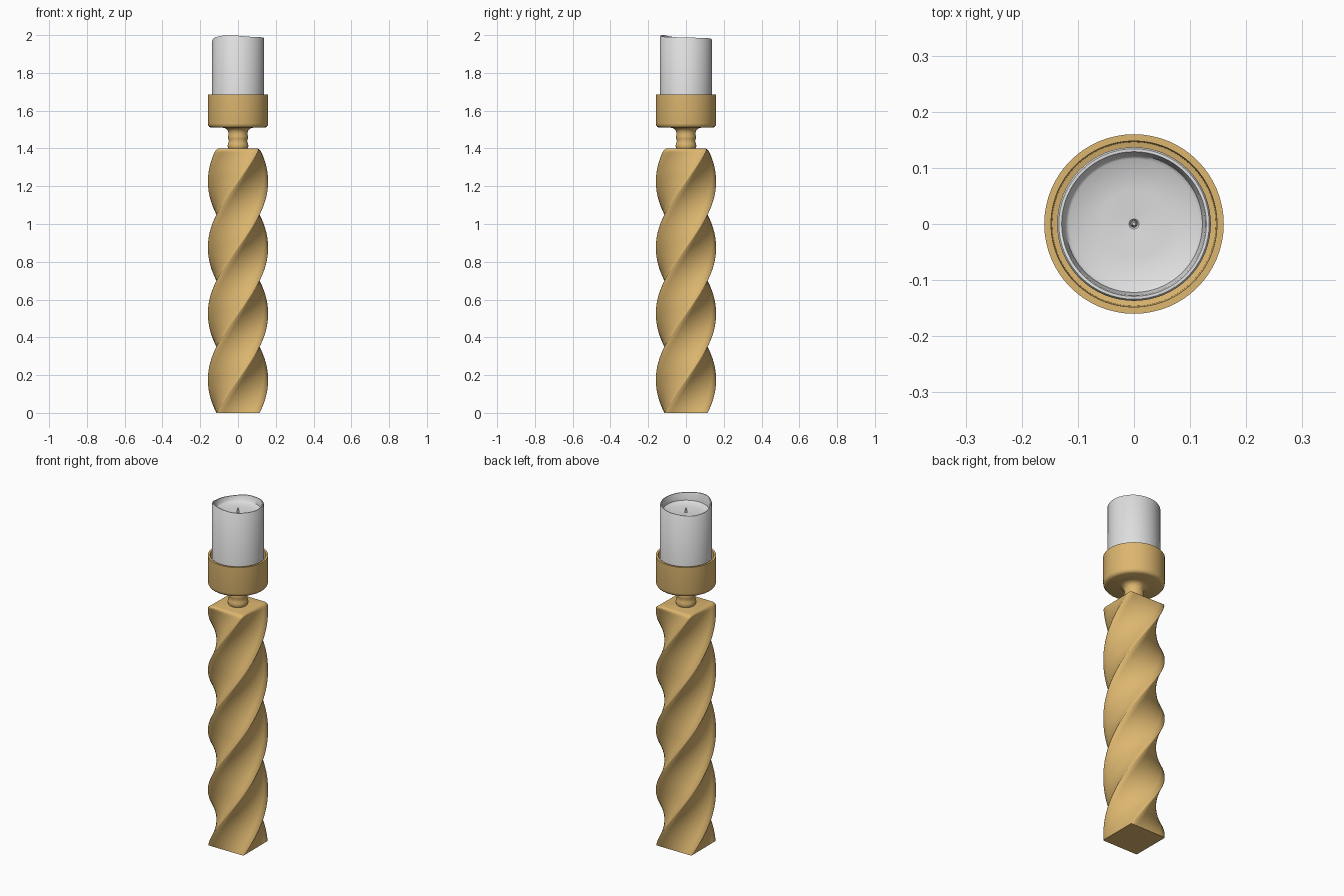
import bpy, bmesh, math

if "Cube" in bpy.data.objects:
    bpy.data.objects.remove(bpy.data.objects["Cube"])

def material(name, rgb):
    m = bpy.data.materials.new(name)
    m.diffuse_color = (*rgb, 1)
    m.use_nodes = True
    m.node_tree.nodes["Principled BSDF"].inputs["Base Color"].default_value = m.diffuse_color
    return m

gold = material("warm gold wood", (0.72, 0.47, 0.16))
wax = material("pale grey wax", (0.74, 0.74, 0.74))

def loft(name, rings, mat, angle):
    """Skin a list of equal-length rings, with both ends capped."""
    bm = bmesh.new()
    vs = [[bm.verts.new(p) for p in r] for r in rings]
    n = len(vs[0])
    for a, b in zip(vs, vs[1:]):
        for i in range(n):
            j = (i + 1) % n
            bm.faces.new((a[i], a[j], b[j], b[i]))
    bm.faces.new(vs[0][::-1])
    bm.faces.new(vs[-1])
    bmesh.ops.recalc_face_normals(bm, faces=bm.faces[:])
    me = bpy.data.meshes.new(name)
    bm.to_mesh(me)
    bm.free()
    ob = bpy.data.objects.new(name, me)
    bpy.context.collection.objects.link(ob)
    me.materials.append(mat)
    bpy.ops.object.select_all(action='DESELECT')
    ob.select_set(True)
    bpy.context.view_layer.objects.active = ob
    bpy.ops.object.shade_smooth_by_angle(angle=math.radians(angle))
    return ob

def circle(r, z, n=64):
    """Ring of radius r; z is a number or a function of the angle."""
    out = []
    for i in range(n):
        t = 2 * math.pi * i / n
        out.append((r * math.cos(t), r * math.sin(t), z(t) if callable(z) else z))
    return out

# Twisted square column: one full turn, softened corners and top edge
def twisted_square(z, half):
    turn = 2 * math.pi * z / 1.4
    c, s = math.cos(turn), math.sin(turn)
    pts = []
    for k in range(4):
        q = k * math.pi / 2
        cq, sq = math.cos(q), math.sin(q)
        for t in (-0.965, -0.7, -0.35, 0, 0.35, 0.7, 0.965):
            x, y = half, half * t
            x, y = x * cq - y * sq, x * sq + y * cq
            pts.append((x * c - y * s, x * s + y * c, z))
    return pts

H = 0.1145
rings = [twisted_square(1.384 * i / 140, H) for i in range(141)]
rings += [twisted_square(1.384 + 0.016 * math.sin(a), H - 0.016 * (1 - math.cos(a)))
          for a in (math.pi / 8, math.pi / 4, 3 * math.pi / 8, math.pi / 2)]
loft("twisted_column", rings, gold, 50)

# Turned neck and cup in one profile
profile = [(0.046, 1.39), (0.053, 1.405), (0.055, 1.415), (0.052, 1.428),
           (0.048, 1.44), (0.052, 1.452), (0.053, 1.462), (0.050, 1.475),
           (0.051, 1.487), (0.056, 1.498), (0.065, 1.506), (0.080, 1.510),
           (0.143, 1.510), (0.152, 1.514), (0.158, 1.522), (0.160, 1.532),
           (0.160, 1.685), (0.148, 1.685), (0.146, 1.56), (0.10, 1.55)]
loft("neck_and_cup", [circle(r, z) for r, z in profile], gold, 40)

# Candle with an uneven melted rim and a shallow pool
WAVE = [(-115, 2.0), (-45, 1.990), (0, 1.987), (45, 1.985), (90, 1.980),
        (145, 1.972), (180, 1.975), (212, 1.991), (245, 2.0)]

def rim(t):
    d = (math.degrees(t) + 115) % 360 - 115
    for (a, za), (b, zb) in zip(WAVE, WAVE[1:]):
        if a <= d <= b:
            f = (1 - math.cos(math.pi * (d - a) / (b - a))) / 2
            return za + (zb - za) * f
    return 2.0

candle = [circle(0.137, 1.55), circle(0.137, lambda t: rim(t) - 0.004),
          circle(0.134, rim), circle(0.129, rim),
          circle(0.127, lambda t: rim(t) - 0.005),
          circle(0.122, 1.948), circle(0.116, 1.943),
          circle(0.06, 1.940), circle(0.009, 1.936), circle(0.006, 1.932)]
loft("candle", candle, wax, 40)

# Wick
loft("wick", [circle(0.006, 1.93, 12), circle(0.005, 1.955, 12),
              circle(0.003, 1.96, 12)], wax, 40)
